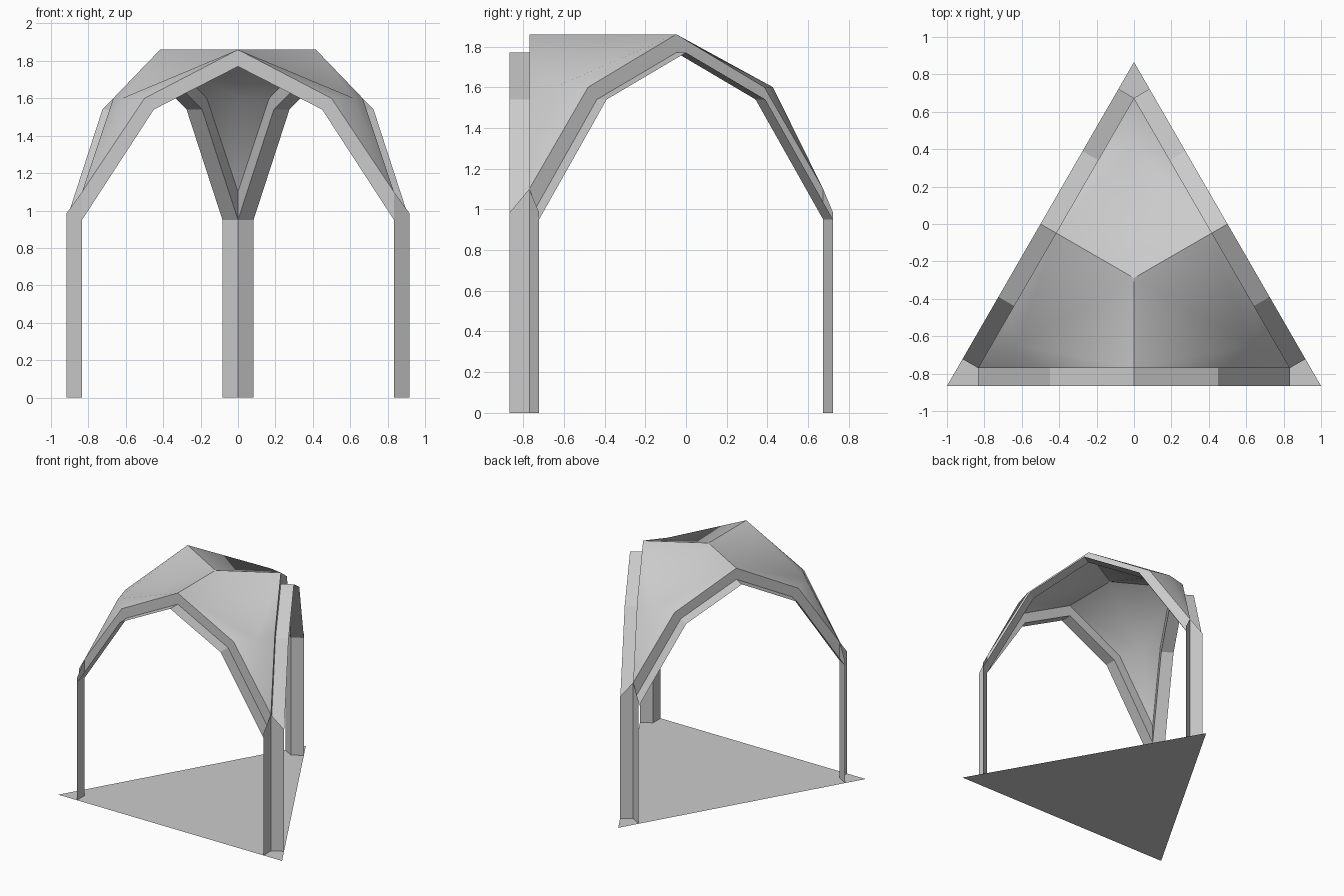
import bpy, bmesh, math
from mathutils import Matrix, Vector

cube = bpy.data.objects.get("Cube")
if cube:
    bpy.data.objects.remove(cube, do_unlink=True)

# One plain grey for everything
grey = bpy.data.materials.new("plain_grey")
grey.use_nodes = True
grey.diffuse_color = (0.6, 0.6, 0.6, 1)
grey.node_tree.nodes["Principled BSDF"].inputs["Base Color"].default_value = (0.6, 0.6, 0.6, 1)

EDGE = -math.sqrt(3) / 2           # front edge of the triangular plan
CENTRE = Vector((0, EDGE + 1 / math.sqrt(3), 0))
W = 0.096                          # inset of the arch wall from the edge
INNER = EDGE + W
CORNER = 1 - W * math.sqrt(3)      # half length of the inset triangle

# Half profiles (x, z) of the arch, from crown to springing
LOWER = [(0, 1.77), (0.45, 1.54), (CORNER, 0.95)]
UPPER = [(0, 1.86), (0.5, 1.6), (CORNER, 1.1)]


def turn(k):
    """Rotation by k thirds of a turn about the plan centre."""
    return (Matrix.Translation(CENTRE) @ Matrix.Rotation(k * math.tau / 3, 4, 'Z')
            @ Matrix.Translation(-CENTRE))


def make(name, polys, smooth=False):
    """Build a welded sheet from polygons given as point lists."""
    bm = bmesh.new()
    for poly in polys:
        bm.faces.new([bm.verts.new(p) for p in poly])
    bmesh.ops.remove_doubles(bm, verts=bm.verts, dist=0.002)
    bm.normal_update()
    mesh = bpy.data.meshes.new(name)
    bm.to_mesh(mesh)
    bm.free()
    mesh.materials.append(grey)
    ob = bpy.data.objects.new(name, mesh)
    bpy.context.collection.objects.link(ob)
    if smooth:
        bpy.ops.object.select_all(action='DESELECT')
        ob.select_set(True)
        bpy.context.view_layer.objects.active = ob
        bpy.ops.object.shade_smooth_by_angle(angle=math.radians(40))
    return ob


def both(polys):
    """Add the mirror image in x, with the winding kept consistent."""
    return polys + [[(-x, y, z) for x, y, z in reversed(p)] for p in polys]


def place(polys, k):
    return [[turn(k) @ Vector(p) for p in poly] for poly in polys]


# Triangular floor
make("floor", [[(-1, EDGE, 0), (1, EDGE, 0), (0, -EDGE, 0)]])

# Arch ledge: strip between the edge and the wall, following the lower profile
ledge = both([[(a[0], EDGE, a[1]), (b[0], EDGE, b[1]),
               (b[0], INNER, b[1]), (a[0], INNER, a[1])]
              for a, b in zip(LOWER, LOWER[1:])])

# Arch wall: upright band between the lower and upper profiles
wall = both([[(a[0], INNER, a[1]), (b[0], INNER, b[1]),
              (d[0], INNER, d[1]), (c[0], INNER, c[1])]
             for a, b, c, d in zip(LOWER, LOWER[1:], UPPER, UPPER[1:])])

# Leg panels: upright sheets with a slanted top, two meeting at each corner
legs = both([[(CORNER, EDGE, 0), (CORNER, INNER, 0),
              (CORNER, INNER, 1.1), (CORNER, EDGE, 0.985)]])

for k, side in enumerate(("front", "left", "right")):
    make(side + "_arch_ledge", place(ledge, k))
    make(side + "_arch_wall", place(wall, k))
    make(side + "_leg_panels", place(legs, k))

# Vault: folded shell from the centre to the three arches
centre = (0, CENTRE.y, 1.86)
crown, haunch, spring = [(x, INNER, z) for x, z in UPPER]
knee = (0.62, CENTRE.y - 0.62 / math.sqrt(3), 1.6)
half = both([[centre, crown, knee], [crown, haunch, knee], [haunch, spring, knee]])
make("vault", [p for k in range(3) for p in place(half, k)], smooth=True)
